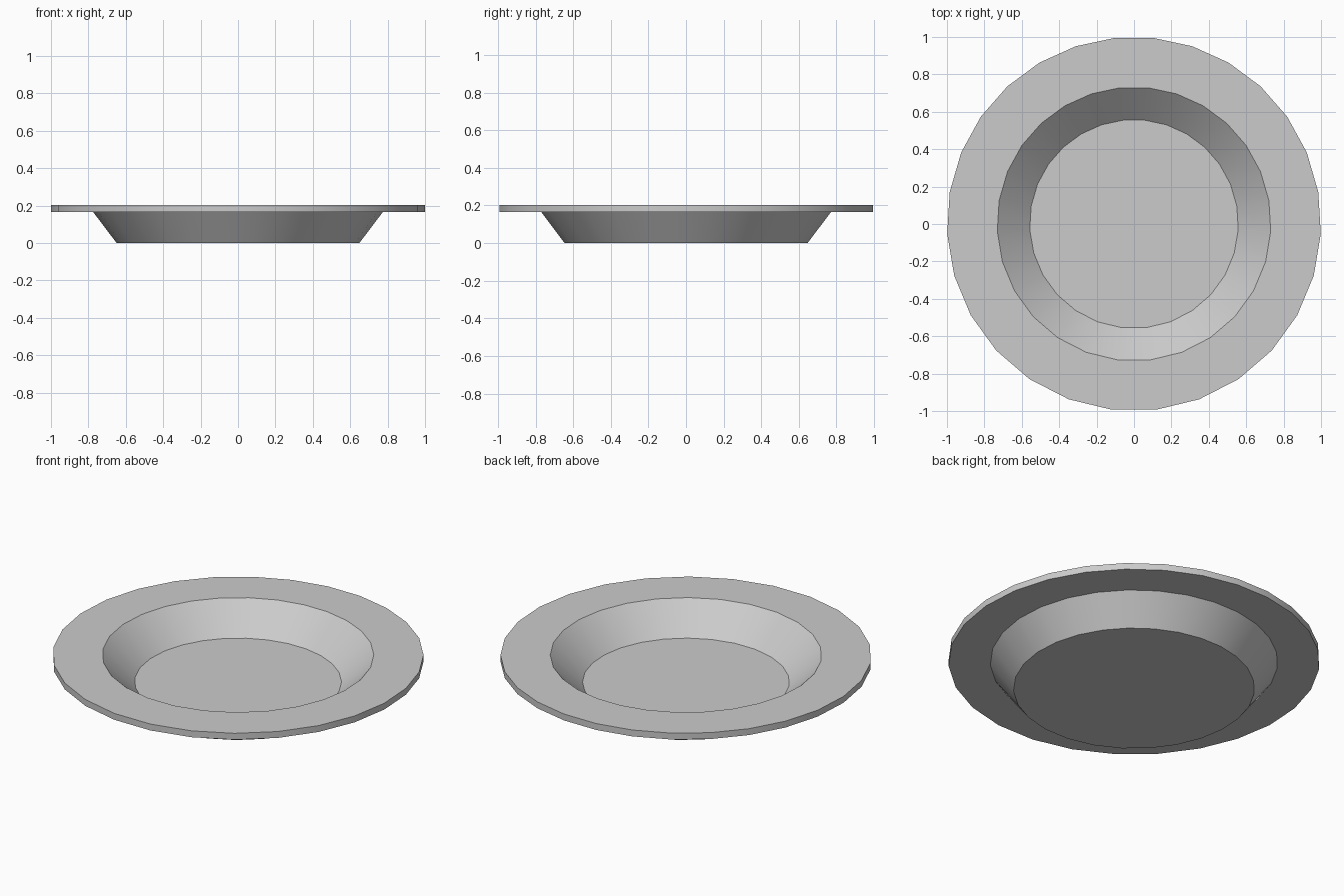
import bpy, bmesh, math

if "Cube" in bpy.data.objects:
    bpy.data.objects.remove(bpy.data.objects["Cube"])

SIDES = 28
# Closed half cross-section (radius, height), from the underside round to the inner floor
PROFILE = [(0.65, 0.0), (0.775, 0.165), (1.0, 0.165),
           (1.0, 0.203), (0.732, 0.203), (0.558, 0.043)]


def ring_angle(i):
    # Slightly hand-made spacing: sides are a little wider towards the front
    t = math.pi / 2 + (i + 0.5) * 2 * math.pi / SIDES
    return t + 0.06 * math.cos(t)


bm = bmesh.new()

# One ring of vertices per profile point
rings = [[bm.verts.new((r * math.cos(ring_angle(i)), r * math.sin(ring_angle(i)), z))
          for i in range(SIDES)] for r, z in PROFILE]

# Outer wall, rim and inner wall
for low, high in zip(rings, rings[1:]):
    for i in range(SIDES):
        j = (i + 1) % SIDES
        bm.faces.new((low[i], low[j], high[j], high[i]))

# Underside and inner floor
bm.faces.new(rings[0][::-1])
bm.faces.new(rings[-1])
bmesh.ops.recalc_face_normals(bm, faces=bm.faces[:])

mesh = bpy.data.meshes.new("plate")
bm.to_mesh(mesh)
bm.free()
plate = bpy.data.objects.new("plate", mesh)
bpy.context.collection.objects.link(plate)

# Smooth round the walls, crisp at the profile corners
bpy.context.view_layer.objects.active = plate
plate.select_set(True)
bpy.ops.object.shade_smooth_by_angle(angle=math.radians(30))
